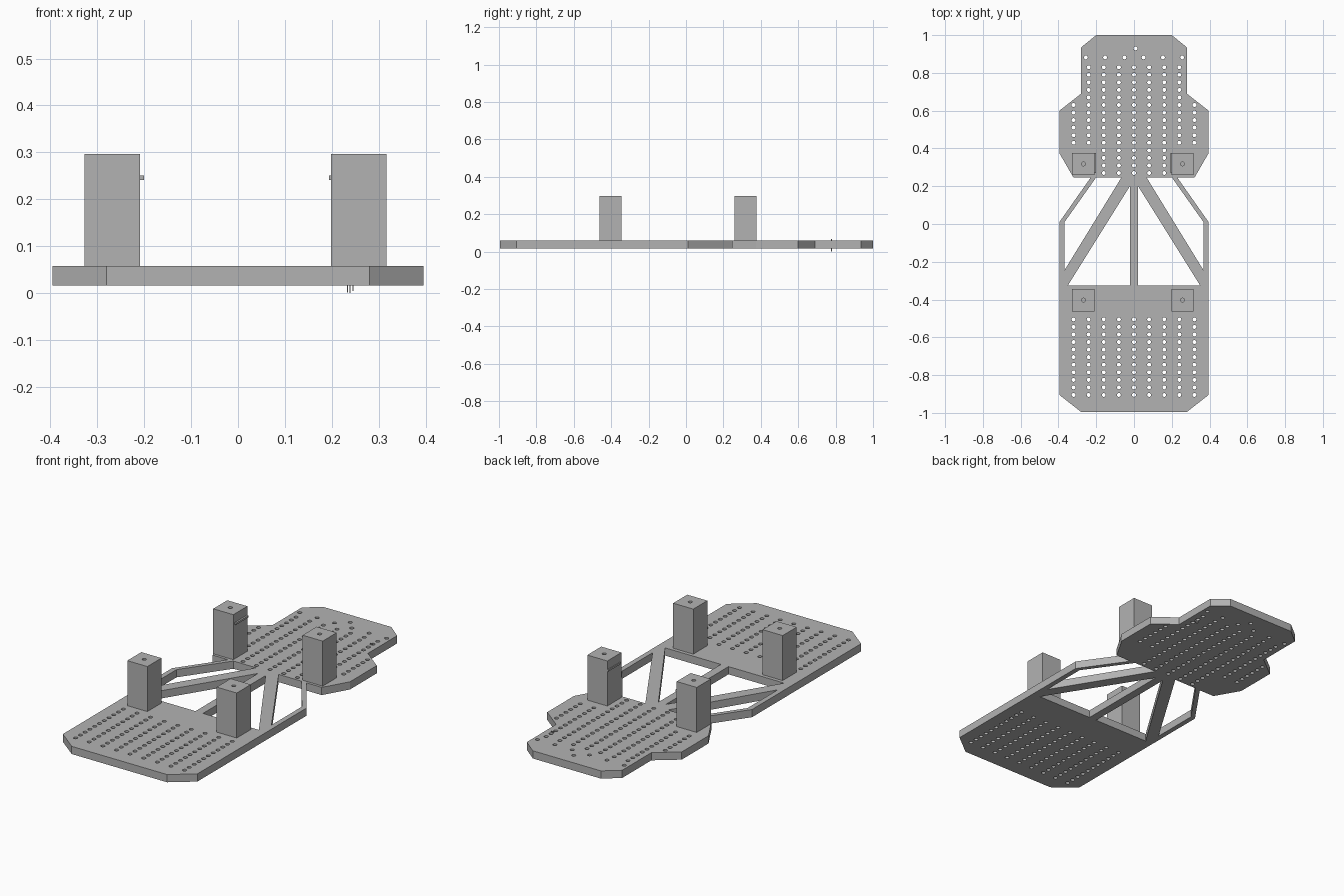
import bpy
from math import cos, sin, tau

cube = bpy.data.objects.get("Cube")
if cube:
    bpy.data.objects.remove(cube, do_unlink=True)

grey = bpy.data.materials.new("plain grey")
grey.use_nodes = True
grey.diffuse_color = (0.45, 0.45, 0.45, 1)
grey.node_tree.nodes["Principled BSDF"].inputs["Base Color"].default_value = grey.diffuse_color

HOLE_R = 0.0105
PLATE_Z = (0.017, 0.058)
POST_TOP = 0.297


def circle(x, y, r=HOLE_R, n=14):
    return [(x + r * cos(tau * i / n), y + r * sin(tau * i / n)) for i in range(n)]


def mirror(points):
    return [(-x, y) for x, y in reversed(points)]


def slab(name, loops, z0, z1):
    """Extrude a filled outline; inner loops become openings."""
    curve = bpy.data.curves.new(name, 'CURVE')
    curve.dimensions = '2D'
    curve.fill_mode = 'BOTH'
    curve.extrude = (z1 - z0) / 2
    for loop in loops:
        spline = curve.splines.new('POLY')
        spline.points.add(len(loop) - 1)
        for p, (x, y) in zip(spline.points, loop):
            p.co = (x, y, 0, 1)
        spline.use_cyclic_u = True
    temp = bpy.data.objects.new(name + " outline", curve)
    bpy.context.collection.objects.link(temp)
    bpy.context.view_layer.update()
    dg = bpy.context.evaluated_depsgraph_get()
    mesh = bpy.data.meshes.new_from_object(temp.evaluated_get(dg))
    bpy.data.objects.remove(temp, do_unlink=True)
    mesh.name = name
    mesh.materials.clear()
    mesh.materials.append(grey)
    mesh.shade_flat()
    obj = bpy.data.objects.new(name, mesh)
    obj.location.z = (z0 + z1) / 2
    bpy.context.collection.objects.link(obj)
    return obj


def box(name, x0, x1, y0, y1, z0, z1):
    return slab(name, [[(x0, y0), (x1, y0), (x1, y1), (x0, y1)]], z0, z1)


# Chassis outline: front deck, side struts, rear deck with narrow tail
half = [(0.28, -0.995), (0.395, -0.905), (0.395, 0.01), (0.23, 0.245),
        (0.32, 0.245), (0.395, 0.375), (0.395, 0.6), (0.28, 0.69),
        (0.28, 0.935), (0.2, 1.0)]
outline = half + mirror(half)

# Truss openings between the decks
inner = [(0.022, -0.325), (0.35, -0.325), (0.022, 0.2)]
outer = [(0.368, -0.245), (0.368, 0.01), (0.2, 0.247), (0.066, 0.247)]
openings = [inner, mirror(inner), outer, mirror(outer)]

# Grid of mounting holes
holes = []
for col in range(-4, 5):
    x = col * 0.08
    for row in range(11):
        holes.append(circle(x, -0.905 + row * 0.04))
    first, last = {4: (4, 9), 3: (4, 14)}.get(abs(col), (0, 14))
    for row in range(first, last + 1):
        holes.append(circle(x, 0.27 + row * 0.04))
for i in range(6):
    holes.append(circle(-0.255 + i * 0.102, 0.882))
holes.append(circle(0.008, 0.93))

slab("chassis_plate", [outline] + openings + holes, *PLATE_Z)

# Four hollow-bored posts
for end, y in (("front", -0.403), ("rear", 0.318)):
    for side, x in (("left", 0.257), ("right", -0.268)):
        h = 0.059
        square = [(x - h, y - h), (x + h, y - h), (x + h, y + h), (x - h, y + h)]
        slab(f"{end}_{side}_post", [square, circle(x, y)], PLATE_Z[1], POST_TOP)

# Small ledges on the inner faces of the rear posts
box("rear_right_ledge", -0.21, -0.2, 0.27, 0.375, 0.241, 0.251)
box("rear_left_ledge", 0.194, 0.199, 0.27, 0.375, 0.241, 0.251)

# Thin pins through the rear deck
for i, low in enumerate((0.002, 0.0, 0.005)):
    x = 0.232 + i * 0.006
    box(f"rear_pin_{i + 1}", x, x + 0.002, 0.776, 0.78, low, 0.066)
